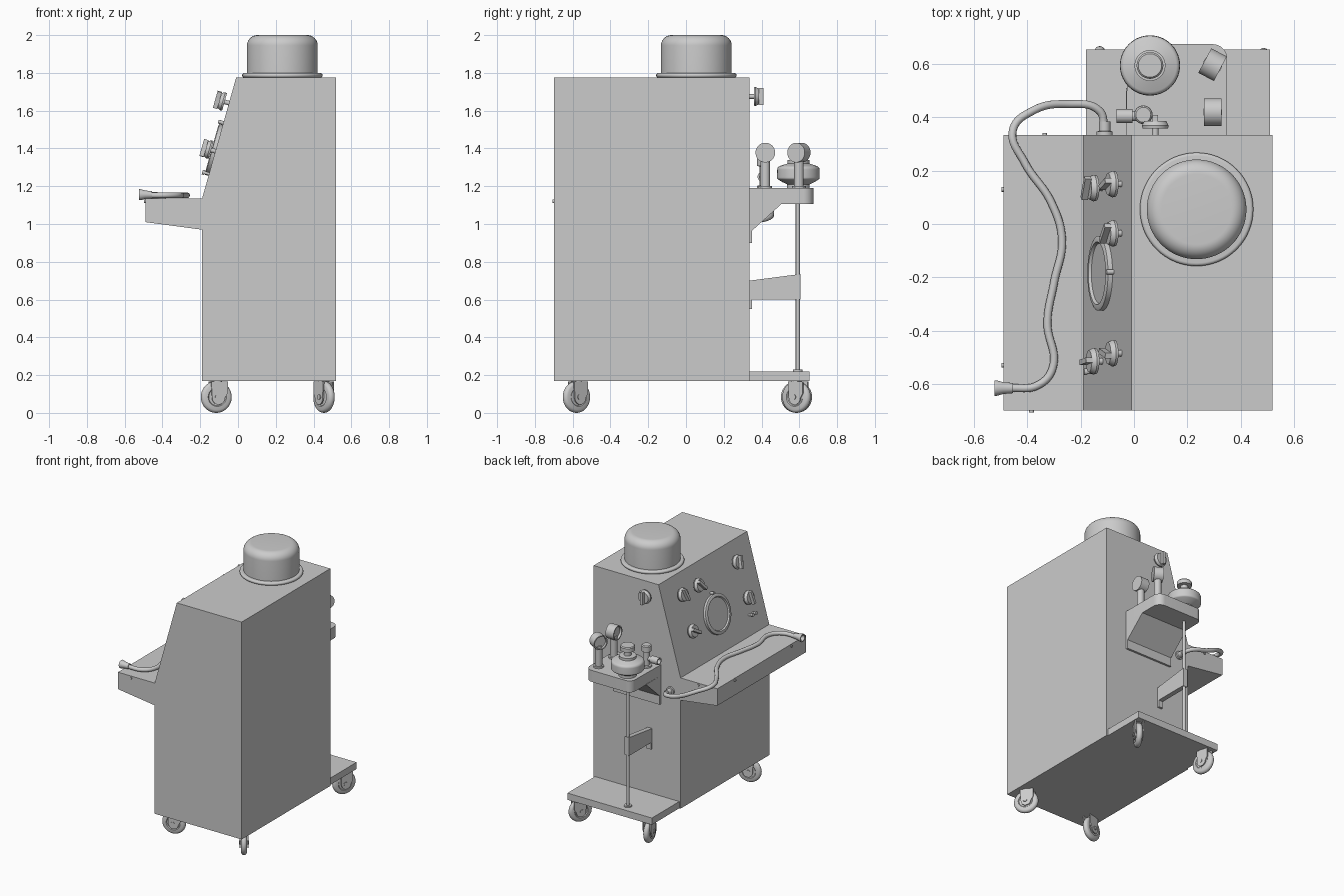
import bpy, bmesh, math
from mathutils import Matrix, Vector

cube = bpy.data.objects.get("Cube")
if cube:
    bpy.data.objects.remove(cube)

grey = bpy.data.materials.new("plain grey")
grey.use_nodes = True
GREY = (0.6, 0.6, 0.6, 1)
grey.diffuse_color = GREY
grey.node_tree.nodes["Principled BSDF"].inputs["Base Color"].default_value = GREY

X, Y, Z = Vector((1, 0, 0)), Vector((0, 1, 0)), Vector((0, 0, 1))


def finish(name, bm, smooth=True):
    bmesh.ops.recalc_face_normals(bm, faces=bm.faces)
    mesh = bpy.data.meshes.new(name)
    bm.to_mesh(mesh)
    bm.free()
    mesh.materials.append(grey)
    obj = bpy.data.objects.new(name, mesh)
    bpy.context.collection.objects.link(obj)
    if smooth:
        bpy.ops.object.select_all(action='DESELECT')
        obj.select_set(True)
        bpy.context.view_layer.objects.active = obj
        bpy.ops.object.shade_smooth_by_angle(angle=math.radians(35))
    return obj


def frame(loc, axis=Z, roll=0):
    """Local z along axis, turned by roll about it."""
    turn = Vector(axis).to_track_quat('Z', 'Y').to_matrix().to_4x4()
    return Matrix.Translation(loc) @ turn @ Matrix.Rotation(roll, 4, 'Z')


def lathe(name, profile, loc, axis=Z, steps=40):
    """Turn (radius, height) points about the axis."""
    bm = bmesh.new()
    verts = [bm.verts.new((r, 0, h)) for r, h in profile]
    edges = [bm.edges.new(pair) for pair in zip(verts, verts[1:])]
    bmesh.ops.spin(bm, geom=verts + edges, cent=(0, 0, 0), axis=(0, 0, 1),
                   angle=math.tau, steps=steps)
    bmesh.ops.remove_doubles(bm, verts=bm.verts, dist=0.0001)
    bm.transform(frame(loc, axis))
    return finish(name, bm)


def rod(name, radius, length, loc, axis=Z):
    return lathe(name, [(0, 0), (radius, 0), (radius, length), (0, length)], loc, axis, 24)


def prism(name, points, depth, matrix, smooth=False):
    """Extrude a flat outline along local z."""
    bm = bmesh.new()
    face = bm.faces.new([bm.verts.new((a, b, 0)) for a, b in points])
    out = bmesh.ops.extrude_face_region(bm, geom=[face])["geom"]
    bmesh.ops.translate(bm, vec=(0, 0, depth),
                        verts=[v for v in out if isinstance(v, bmesh.types.BMVert)])
    bm.transform(matrix)
    return finish(name, bm, smooth)


def box(name, low, high):
    (x0, y0, z0), (x1, y1, z1) = low, high
    outline = [(x0, y0), (x1, y0), (x1, y1), (x0, y1)]
    return prism(name, outline, z1 - z0, Matrix.Translation((0, 0, z0)))


def arc(cx, cy, r, start, end, n=10):
    angles = [math.radians(start + (end - start) * i / n) for i in range(n + 1)]
    return [(cx + r * math.cos(a), cy + r * math.sin(a)) for a in angles]


# Planes: outline in x-z running along y, and outline in y-z running along x
XZ = Matrix(((1, 0, 0, 0), (0, 0, 1, 0), (0, 1, 0, 0), (0, 0, 0, 1)))
YZ = Matrix(((0, 0, 1, 0), (1, 0, 0, 0), (0, 1, 0, 0), (0, 0, 0, 1)))

# Cabinet with sloping control panel and side tray
prism("cabinet", [(-0.19, 0.17), (0.52, 0.17), (0.52, 1.775), (-0.01, 1.775), (-0.19, 1.135)],
      1.035, Matrix.Translation((0, -0.7, 0)) @ XZ)
prism("side_tray", [(-0.19, 0.97), (-0.19, 1.135), (-0.49, 1.135), (-0.49, 1.01)],
      1.035, Matrix.Translation((0, -0.7, 0)) @ XZ)
for spot, axis in [((-0.335, 0.335, 1.12), Y), ((-0.385, -0.7, 1.12), -Y),
                   ((-0.49, 0.13, 1.12), -X), ((-0.49, -0.53, 1.12), -X)]:
    rod("tray_screw", 0.009, 0.007, spot, axis)

# Domed cover on the roof
lathe("dome_flange", [(0, 0)] + arc(0.201, 0.012, 0.012, -90, 90) + [(0, 0.024)],
      (0.235, 0.055, 1.775), steps=64)
lathe("dome", [(0.187, 0)] + arc(0.132, 0.17, 0.055, 0, 90) + [(0, 0.225)],
      (0.235, 0.055, 1.775), steps=64)

# Rear step
box("rear_step", (-0.18, 0.335, 0.17), (0.51, 0.655, 0.22))


# Swivel casters
def caster(x, y, degrees):
    base = Matrix.Translation((x, y, 0.084)) @ Matrix.Rotation(math.radians(degrees), 4, 'Z')
    axle = base.to_3x3() @ Y
    centre = base.translation
    lathe("caster_wheel", [(0, -0.015), (0.045, -0.015), (0.05, -0.021)]
          + arc(0.064, 0, 0.02, -75, 75) + [(0.05, 0.021), (0.045, 0.015), (0, 0.015)],
          centre, axle)
    cheek = [(-0.035, 0.083), (0.055, 0.083), (0.055, 0.02)] + arc(0.005, -0.005, 0.035, 0, -180)
    for offset in (-0.03, 0.022):
        prism("caster_fork", cheek, 0.008, base @ Matrix.Translation((0, offset, 0)) @ XZ, True)
    rod("caster_axle", 0.014, 0.07, centre - axle * 0.035, axle)
    rod("caster_swivel", 0.03, 0.006, (x, y, 0.165))


for place in [(-0.115, -0.58, 15), (0.455, -0.58, 125), (0.455, 0.585, 60), (-0.115, 0.585, 102)]:
    caster(*place)


# Rotary knobs on the panel and on the back
def knob(loc, axis, roll):
    lathe("knob", [(0, 0), (0.012, 0), (0.012, 0.024), (0.048, 0.024), (0.05, 0.034),
                   (0.041, 0.052), (0, 0.052)], loc, axis)
    grip = [(-0.01, -0.046), (0.01, -0.046), (0.01, 0.046), (-0.01, 0.046)]
    prism("knob_grip", grip, 0.025, frame(loc, axis, roll) @ Matrix.Translation((0, 0, 0.05)))


normal = Vector((-0.64, 0, 0.18)).normalized()


def on_panel(y, z):
    return Vector((-0.19 + 0.18 * (z - 1.135) / 0.64, y, z))


for y, z, roll in [(0.15, 1.64, 0.3), (-0.035, 1.64, 0.7), (-0.485, 1.64, -0.2),
                   (0.135, 1.385, 1), (-0.515, 1.385, 0.1)]:
    knob(on_panel(y, z), normal, roll)
knob((0.08, 0.335, 1.675), Y, 0)

# Round panel meter and small switches
lathe("panel_meter", [(0.14, 0), (0.14, 0.018), (0.132, 0.022), (0.118, 0.022),
                      (0.112, 0.012), (0, 0.012)], on_panel(-0.185, 1.39), normal, 56)
rod("meter_latch", 0.01, 0.028, on_panel(-0.18, 1.535), normal)
for y in (-0.515, -0.555):
    rod("panel_switch", 0.008, 0.03, on_panel(y, 1.265), normal)
    rod("switch_tip", 0.012, 0.012, on_panel(y, 1.265) + normal * 0.025, normal)

# Rear shelf with its sloping support
shelf = [(-0.03, 0.335), (0.35, 0.335)] + arc(0.295, 0.62, 0.055, 0, 90) + arc(0.02, 0.63, 0.045, 90, 180)
prism("rear_shelf", shelf, 0.085, Matrix.Translation((0, 0, 1.105)), True)
prism("shelf_support", [(0.335, 1.11), (0.51, 1.11), (0.35, 0.965), (0.35, 0.9), (0.335, 0.9)],
      0.38, Matrix.Translation((-0.03, 0, 0)) @ YZ)

# Rod and its lower arm
rod("support_rod", 0.011, 0.89, (0.06, 0.592, 0.22))
rod("rod_foot", 0.026, 0.009, (0.06, 0.592, 0.22))
prism("rod_arm", [(0.335, 0.55), (0.35, 0.55), (0.35, 0.6), (0.605, 0.6), (0.605, 0.735), (0.335, 0.7)],
      0.035, Matrix.Translation((0.042, 0, 0)) @ YZ)

# Regulator canister with hand knob
lathe("regulator", [(0, 0), (0.06, 0), (0.06, 0.02), (0.085, 0.032)] + arc(0.099, 0.057, 0.014, -60, 0)
      + arc(0.092, 0.098, 0.02, 0, 70) + [(0.058, 0.13), (0.058, 0.148), (0.025, 0.15), (0.025, 0.185),
                                         (0.05, 0.187), (0.05, 0.215), (0.044, 0.222), (0, 0.222)],
      (0.06, 0.595, 1.19), steps=56)

# Pressure gauges on posts, with recessed faces
for y, degrees in [(0.42, 0), (0.598, -28)]:
    turn = math.radians(degrees)
    facing = Vector((-math.cos(turn), -math.sin(turn), 0))
    centre = Vector((0.295, y, 1.378))
    rod("gauge_post", 0.025, 0.16, (0.295, y, 1.19))
    rod("gauge_collar", 0.036, 0.012, (0.295, y, 1.19))
    lathe("gauge", [(0, -0.033), (0.052, -0.033), (0.052, 0.033), (0.044, 0.033),
                    (0.042, 0.018), (0, 0.018)], centre, facing)

# Valve with outlet pipe
lathe("valve", [(0, 0), (0.035, 0), (0.035, 0.012), (0.022, 0.014), (0.022, 0.115), (0.034, 0.117),
                (0.034, 0.155), (0.028, 0.162), (0, 0.162)], (0.035, 0.41, 1.19))
lathe("valve_outlet", [(0, 0), (0.018, 0), (0.018, 0.04), (0.026, 0.04), (0.026, 0.1),
                       (0.019, 0.1), (0.019, 0.07), (0, 0.07)], (0.035, 0.405, 1.25), -X)

# Flexible hose from the back, lying along the tray
path = [(-0.11, 0.36, 1.02), (-0.13, 0.425, 1.03), (-0.25, 0.45, 1.06), (-0.38, 0.425, 1.12),
        (-0.455, 0.35, 1.152), (-0.41, 0.23, 1.152), (-0.31, 0.08, 1.152), (-0.27, -0.06, 1.152),
        (-0.3, -0.22, 1.152), (-0.325, -0.37, 1.152), (-0.305, -0.54, 1.152),
        (-0.36, -0.605, 1.152), (-0.47, -0.617, 1.152)]
curve = bpy.data.curves.new("hose", 'CURVE')
curve.dimensions = '3D'
curve.bevel_depth = 0.015
curve.bevel_resolution = 4
curve.use_fill_caps = True
spline = curve.splines.new('BEZIER')
spline.bezier_points.add(len(path) - 1)
for point, co in zip(spline.bezier_points, path):
    point.co = co
    point.handle_left_type = point.handle_right_type = 'AUTO'
curve.materials.append(grey)
bpy.context.collection.objects.link(bpy.data.objects.new("hose", curve))
lathe("hose_socket", [(0, 0), (0.03, 0), (0.03, 0.012), (0.021, 0.014), (0.021, 0.05), (0, 0.05)],
      (-0.11, 0.335, 1.02), Y)
lathe("hose_nozzle", [(0, 0), (0.019, 0), (0.022, 0.035), (0.029, 0.06), (0.029, 0.068),
                      (0.022, 0.068), (0.016, 0.045), (0, 0.045)], (-0.455, -0.616, 1.155), -X)
